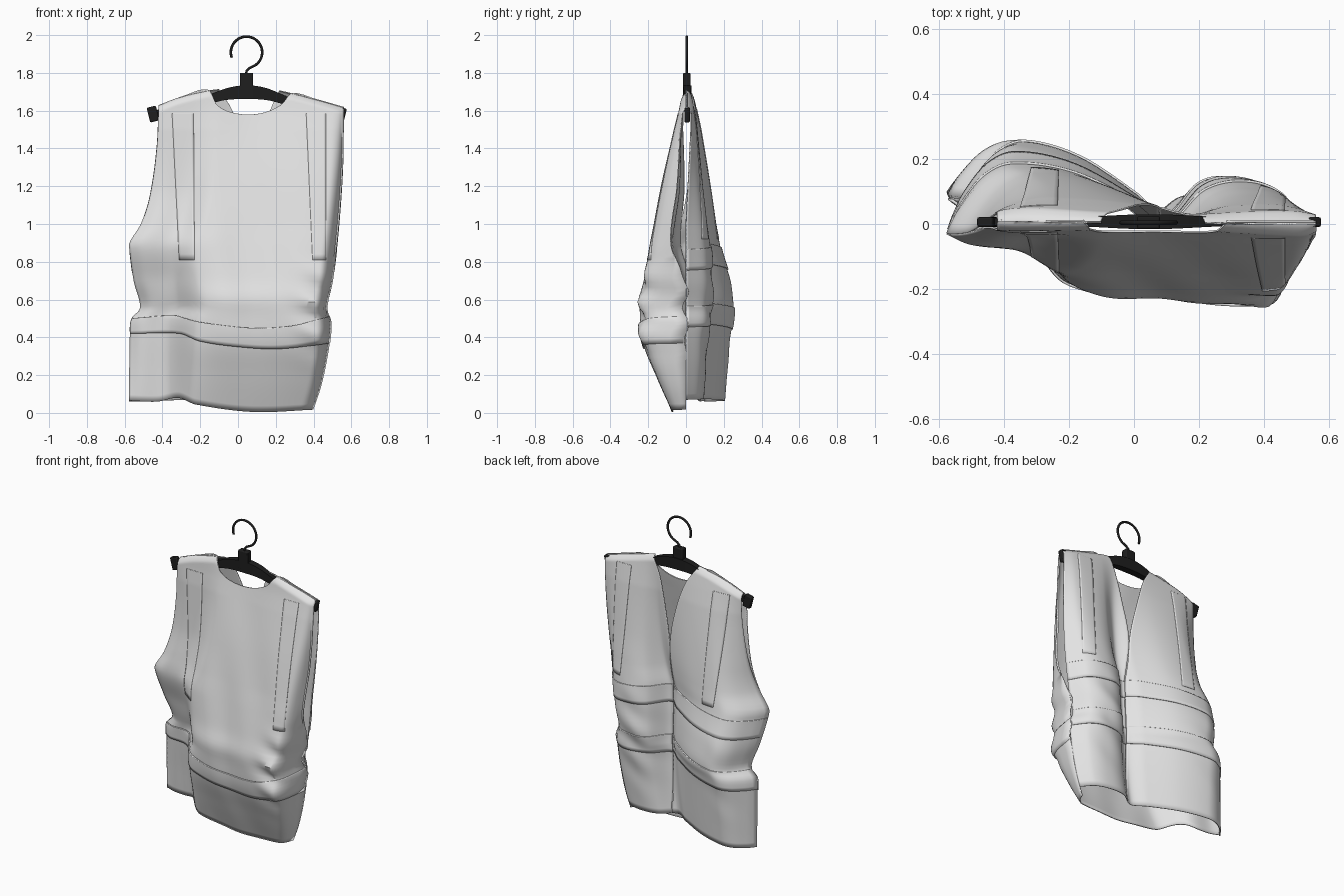
import bpy, math

cube = bpy.data.objects.get("Cube")
if cube:
    bpy.data.objects.remove(cube, do_unlink=True)


def material(name, value):
    m = bpy.data.materials.new(name)
    m.use_nodes = True
    m.diffuse_color = (value, value, value, 1)
    m.node_tree.nodes["Principled BSDF"].inputs["Base Color"].default_value = (value, value, value, 1)
    return m


cloth = material("pale grey cloth", 0.77)
black = material("black plastic", 0.013)


def curve(*pts):
    """Smooth interpolating function through (position, value) pairs."""
    n = len(pts)

    def slope(i):
        a, b = pts[max(i - 1, 0)], pts[min(i + 1, n - 1)]
        return (b[1] - a[1]) / (b[0] - a[0])

    def f(t):
        t = min(max(t, pts[0][0]), pts[-1][0])
        i = 0
        while i < n - 2 and t > pts[i + 1][0]:
            i += 1
        (x0, y0), (x1, y1) = pts[i], pts[i + 1]
        h = x1 - x0
        s = (t - x0) / h
        return (y0 * (1 + 2 * s) * (1 - s) ** 2 + y1 * s * s * (3 - 2 * s)
                + h * s * (1 - s) * (slope(i) * (1 - s) - slope(i + 1) * s))
    return f


def const(v):
    return lambda t: v


def line(a, b):
    return lambda t: a + (b - a) * t


def smooth(ob, angle=35):
    bpy.ops.object.select_all(action="DESELECT")
    ob.select_set(True)
    bpy.context.view_layer.objects.active = ob
    bpy.ops.object.shade_smooth_by_angle(angle=math.radians(angle))


def add_mesh(name, verts, faces, mat):
    me = bpy.data.meshes.new(name)
    me.from_pydata(verts, [], faces)
    me.materials.append(mat)
    ob = bpy.data.objects.new(name, me)
    bpy.context.collection.objects.link(ob)
    return ob


# Outline of the garment: side edges by height, shoulder ridge by width
right_edge = curve((0, -.575), (.42, -.57), (.5, -.56), (.55, -.515), (.7, -.55), (.87, -.573), (.9, -.573),
                   (1, -.512), (1.15, -.465), (1.4, -.43), (1.62, -.42))
left_edge = curve((0, .39), (.15, .44), (.35, .48), (.48, .49), (.55, .47), (.7, .5),
                  (.95, .53), (1.3, .555), (1.62, .56))
shoulder = curve((-.42, 1.625), (-.3, 1.67), (-.12, 1.71), (.045, 1.725), (.22, 1.705), (.4, 1.66), (.56, 1.615))
# Depth of the right side seam by height, how far it pulls the front, and the left armhole opening
seam = curve((0, .1), (.5, .08), (.7, .03), (.9, -.03), (1.2, 0), (1.6, .01))
pull = curve((0, 1), (.2, .9), (.36, .1), (1, 0))
armhole = curve((.7, 0), (.9, .08), (1.2, .04), (1.6, 0))
# Bulge across the width and by height, for each side
front_width = curve((0, 0), (.06, .04), (.2, .07), (.33, .19), (.6, .222), (.93, .238), (.975, .17), (1, 0))
front_height = curve((0, .28), (.2, .64), (.4, .95), (.6, .96), (.8, .84), (1.2, .49), (1.58, .09), (1.7, 0))
back_width = curve((0, 0), (.03, .07), (.1, .17), (.18, .21), (.35, .18), (.53, .075), (.62, .005),
                   (.72, .11), (.82, .135), (.93, .1), (1, 0))
back_height = curve((0, .62), (.4, .82), (.62, 1), (.9, .92), (1.2, .55), (1.7, 0))


def across(x, z):
    a, b = right_edge(z), left_edge(z)
    return min(max((x - a) / (b - a), 0), 1)


def closing(x, z):
    """One on the body, rounding to zero at the shoulder ridge."""
    return math.sqrt(min(max((shoulder(x) - z) / .03, 0), 1))


def ramp(z):
    return min(max((z - 1) / .5, 0), 1)


def bump(v, centre, size):
    return math.exp(-((v - centre) / size) ** 2)


def front_y(x, z):
    u = across(x, z)
    fold = .026 * u * bump(u, .95, .1) * math.sin(36 * z + 14 * x) * bump(z, .55, .18)
    pouch = .016 * bump(z, .6, .07) * math.sin(math.pi * u)
    drape = .004 * math.sin(22 * x + 5 * z) * math.sin(math.pi * u) * (1 - ramp(z))
    bulge = max(front_width(u) * front_height(z), armhole(z) * (u > .9))
    neck = 1 - .6 * bump(x, .06, .16)
    body = bulge + .026 * ramp(z) * neck + drape
    return seam(z) * pull(u) + .008 * (1 - pull(u)) * ramp(z) - closing(x, z) * body - fold - pouch


def back_y(x, z):
    u = across(x, z)
    side = bump(u, .85, .13) + .5 * bump(u, .1, .1)
    fold = .018 * side * math.sin(30 * z - 16 * x) * bump(z, .55, .25) * math.sin(math.pi * u)
    body = back_width(u) * back_height(z) + .026 * ramp(z)
    return seam(z) * (1 - u) ** 2 + closing(x, z) * body + fold


def panel(name, left, right, bottom, top, depth, offset=0, thick=.006, nu=40, nv=60):
    """Cloth sheet between side edges (by height) and hems (by width), rows closer near the top."""
    verts, faces = [], []
    for j in range(nv + 1):
        v = 1 - (1 - j / nv) ** 1.6
        for i in range(nu + 1):
            u = i / nu
            z = bottom(u) + (top(u) - bottom(u)) * v
            x = left(z) + (right(z) - left(z)) * u
            verts.append((x, depth(x, z) + offset, z))
    w = nu + 1
    for j in range(nv):
        for i in range(nu):
            k = j * w + i
            faces.append((k, k + 1, k + w + 1, k + w))
    ob = add_mesh(name, verts, faces, cloth)
    mod = ob.modifiers.new("thickness", "SOLIDIFY")
    mod.thickness = thick
    mod.offset = 0
    smooth(ob)


# Closed side of the garment with a shallow round neck
panel("front_panel", right_edge, left_edge,
      curve((0, .065), (.15, .06), (.26, .08), (.36, .045), (.68, .006), (1, .018)),
      curve((0, 1.63), (.13, 1.677), (.27, 1.71), (.315, 1.63), (.42, 1.585), (.55, 1.585),
            (.66, 1.63), (.72, 1.692), (.85, 1.662), (1, 1.62)),
      front_y, nu=100, nv=80)

# Open side: two halves meeting at a deep V neck
v_right = curve((0, .077), (1, .077), (1.2, .075), (1.4, .035), (1.6, -.03), (1.71, -.1))
v_left = curve((0, .08), (1, .08), (1.2, .083), (1.4, .12), (1.6, .17), (1.71, .22))
halves = (("right", right_edge, v_right, curve((0, 1.63), (.5, 1.69), (1, 1.715)), line(.06, .08), (.74, .8), (.43, .48)),
          ("left", v_left, left_edge, curve((0, 1.708), (.5, 1.67), (1, 1.62)), line(.08, .07), (.79, .755), (.47, .455)))
for side, a, b, top, hem, chest, waist in halves:
    panel("back_panel_" + side, a, b, hem, top, back_y, nu=48, nv=80)
    # Raised horizontal bands
    for label, (z0, z1) in (("chest", chest), ("waist", waist)):
        panel(f"back_{label}_band_{side}", a, b, line(z0, z1), line(z0 + .11, z1 + .11),
              back_y, .005, .009, 48, 8)

panel("front_waist_band", right_edge, left_edge,
      curve((0, .42), (.25, .42), (.35, .38), (.55, .35), (.75, .34), (1, .37)),
      curve((0, .5), (.2, .515), (.35, .48), (.6, .45), (.8, .46), (1, .51)),
      front_y, -.006, .01, 100, 8)

# Flat vertical strips running down from the shoulders
strips = (("right", curve((.8, -.31), (1.6, -.35)), curve((.8, -.23), (1.6, -.235))),
          ("left", curve((.8, .395), (1.6, .36)), const(.465)))
for side, a, b in strips:
    panel("front_strip_" + side, a, b, const(.81), const(1.585), front_y, -.003, .005, 8, 40)
    panel("back_strip_" + side, a, b, const(.92), const(1.61), back_y, .003, .005, 8, 40)


# Hanger parts
def tube(name, pts, radius, mat):
    cu = bpy.data.curves.new(name, "CURVE")
    cu.dimensions = "3D"
    cu.bevel_depth = radius
    cu.bevel_resolution = 4
    cu.use_fill_caps = True
    sp = cu.splines.new("POLY")
    sp.points.add(len(pts) - 1)
    for p, co in zip(sp.points, pts):
        p.co = (*co, 1)
    cu.materials.append(mat)
    ob = bpy.data.objects.new(name, cu)
    bpy.context.collection.objects.link(ob)


def block(name, centre, size, tilt=0):
    bpy.ops.mesh.primitive_cube_add(size=1, location=centre, rotation=(0, tilt, 0))
    ob = bpy.context.object
    ob.name = name
    ob.scale = size
    bpy.ops.object.transform_apply(location=False, rotation=False, scale=True)
    ob.data.materials.append(black)
    bev = ob.modifiers.new("bevel", "BEVEL")
    bev.width = .006
    bev.segments = 2
    smooth(ob)


# Arched hanger bar, thicker between the shoulders
bar_z = curve((-.45, 1.58), (-.3, 1.622), (-.16, 1.658), (-.06, 1.688), (.045, 1.698),
              (.15, 1.688), (.26, 1.652), (.4, 1.612), (.55, 1.575))
verts, faces = [], []
steps = 48
for i in range(steps + 1):
    x = -.45 + i / steps
    swell = bump(x, .05, .19)
    for dy, dz in ((-1, -1), (1, -1), (1, 1), (-1, 1)):
        verts.append((x, .007 + dy * (.011 + .012 * swell), bar_z(x) + dz * (.018 + .018 * swell)))
for i in range(steps):
    for k in range(4):
        n = (k + 1) % 4
        faces.append((4 * i + k, 4 * i + n, 4 * i + n + 4, 4 * i + k + 4))
faces += [(3, 2, 1, 0), tuple(4 * steps + k for k in range(4))]
smooth(add_mesh("hanger_bar", verts, faces, black))

block("hanger_end_right", (-.45, .006, 1.582), (.05, .03, .08), -.25)
block("hanger_end_left", (.548, .006, 1.578), (.04, .03, .075), .25)
block("hanger_neck", (.045, .004, 1.74), (.07, .04, .12))

# Wire hook: stem flowing into an open loop
loop = [(.045, .004, 1.78), (.045, .004, 1.81), (.06, .004, 1.825)]
for i in range(33):
    a = math.radians(-55 + i * 255 / 32)
    loop.append((.045 + .083 * math.cos(a), .004, 1.909 + .083 * math.sin(a)))
tube("hanger_hook", loop, .007, black)
